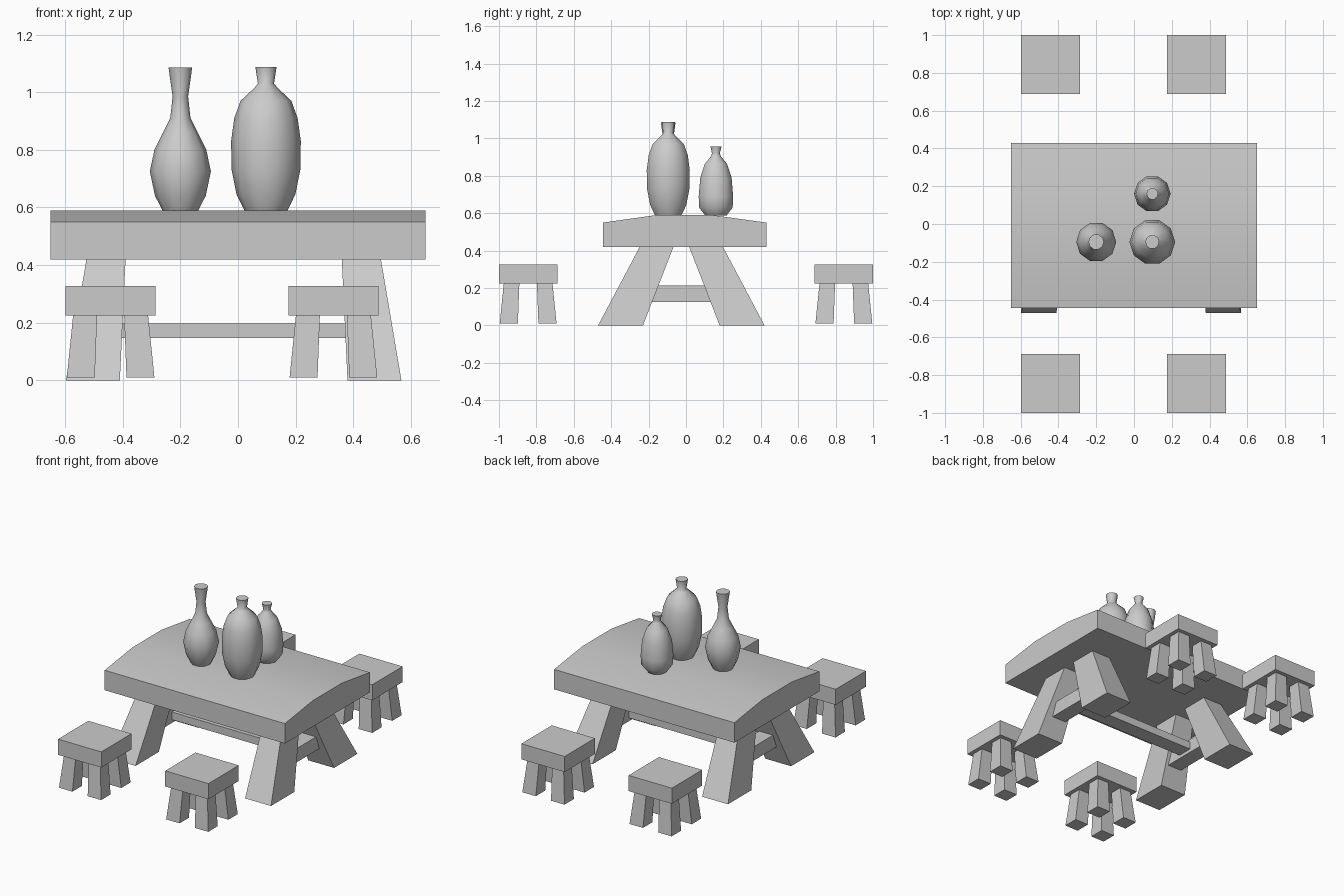
import bpy, bmesh, math

cube = bpy.data.objects.get("Cube")
if cube:
    bpy.data.objects.remove(cube, do_unlink=True)

grey = bpy.data.materials.new("plain grey")
grey.use_nodes = True
colour = (0.6, 0.6, 0.6, 1)
grey.diffuse_color = colour
grey.node_tree.nodes["Principled BSDF"].inputs["Base Color"].default_value = colour


def finish(name, bm, smooth=None):
    bmesh.ops.recalc_face_normals(bm, faces=bm.faces)
    mesh = bpy.data.meshes.new(name)
    bm.to_mesh(mesh)
    bm.free()
    mesh.materials.append(grey)
    ob = bpy.data.objects.new(name, mesh)
    bpy.context.collection.objects.link(ob)
    if smooth:
        bpy.ops.object.select_all(action='DESELECT')
        ob.select_set(True)
        bpy.context.view_layer.objects.active = ob
        bpy.ops.object.shade_smooth_by_angle(angle=math.radians(smooth))
    return ob


def loft(name, rings, smooth=None):
    """Skin closed rings of points and cap both ends."""
    bm = bmesh.new()
    loops = [[bm.verts.new(p) for p in ring] for ring in rings]
    n = len(loops[0])
    for a, b in zip(loops, loops[1:]):
        for i in range(n):
            j = (i + 1) % n
            bm.faces.new((a[i], a[j], b[j], b[i]))
    bm.faces.new(loops[0])
    bm.faces.new(loops[-1])
    return finish(name, bm, smooth)


def rect(x, y, z):
    return [(x[0], y[0], z), (x[1], y[0], z), (x[1], y[1], z), (x[0], y[1], z)]


def box(name, x, y, z):
    return loft(name, [rect(x, y, z[0]), rect(x, y, z[1])])


def splayed_legs(prefix, centre, bottom_x, bottom_y, top_x, top_y, z):
    """Four tapered legs mirrored about a centre; spans run inner to outer."""
    for sx, side in ((-1, "right"), (1, "left")):
        for sy, end in ((-1, "front"), (1, "back")):
            def ring(xs, ys, h):
                return rect([centre[0] + sx * v for v in xs],
                            [centre[1] + sy * v for v in ys], h)
            loft(f"{prefix}_leg_{end}_{side}",
                 [ring(bottom_x, bottom_y, z[0]), ring(top_x, top_y, z[1])])


def vase(name, x, y, profile, sides=10):
    rings = []
    for r, z in profile:
        angles = [math.tau * i / sides for i in range(sides)]
        rings.append([(x + r * math.cos(a), y + r * math.sin(a), z) for a in angles])
    loft(name, rings, 50)


# Table top with a gently arched upper side
arch = [(-0.445, 0.42), (0.43, 0.42), (0.43, 0.55), (0.14, 0.59), (-0.16, 0.59), (-0.445, 0.55)]
loft("table_top", [[(x, y, z) for y, z in arch] for x in (-0.65, 0.65)], 30)

# Table legs and stretchers
mid_x, mid_y = -0.015, -0.025
splayed_legs("table", (mid_x, mid_y), (0.395, 0.582), (0.205, 0.445),
             (0.375, 0.51), (0.04, 0.22), (0, 0.425))
for s, side in ((-1, "right"), (1, "left")):
    box(f"cross_stretcher_{side}", (mid_x + s * 0.41, mid_x + s * 0.51),
        (mid_y - 0.17, mid_y + 0.17), (0.125, 0.215))
box("long_stretcher", (mid_x - 0.42, mid_x + 0.42), (mid_y - 0.05, mid_y + 0.05), (0.147, 0.197))

# Four stools
for cx, side in ((-0.442, "right"), (0.331, "left")):
    for cy, end in ((-0.844, "front"), (0.844, "back")):
        name = f"stool_{end}_{side}"
        box(f"{name}_seat", (cx - 0.156, cx + 0.156), (cy - 0.156, cy + 0.156), (0.225, 0.327))
        splayed_legs(name, (cx, cy), (0.055, 0.152), (0.055, 0.152),
                     (0.047, 0.13), (0.047, 0.13), (0.01, 0.226))

# Vases
vase("long_neck_vase", -0.2, -0.095,
     [(0.062, 0.59), (0.088, 0.64), (0.106, 0.725), (0.09, 0.8), (0.06, 0.86),
      (0.035, 0.91), (0.027, 0.985), (0.041, 1.085)])
vase("large_vase", 0.097, -0.095,
     [(0.075, 0.59), (0.102, 0.645), (0.119, 0.73), (0.121, 0.83), (0.11, 0.91),
      (0.088, 0.97), (0.04, 1.015), (0.028, 1.03), (0.037, 1.088)])
vase("small_vase", 0.097, 0.16,
     [(0.06, 0.588), (0.094, 0.63), (0.097, 0.69), (0.088, 0.79), (0.062, 0.865),
      (0.027, 0.905), (0.022, 0.92), (0.031, 0.957)])
